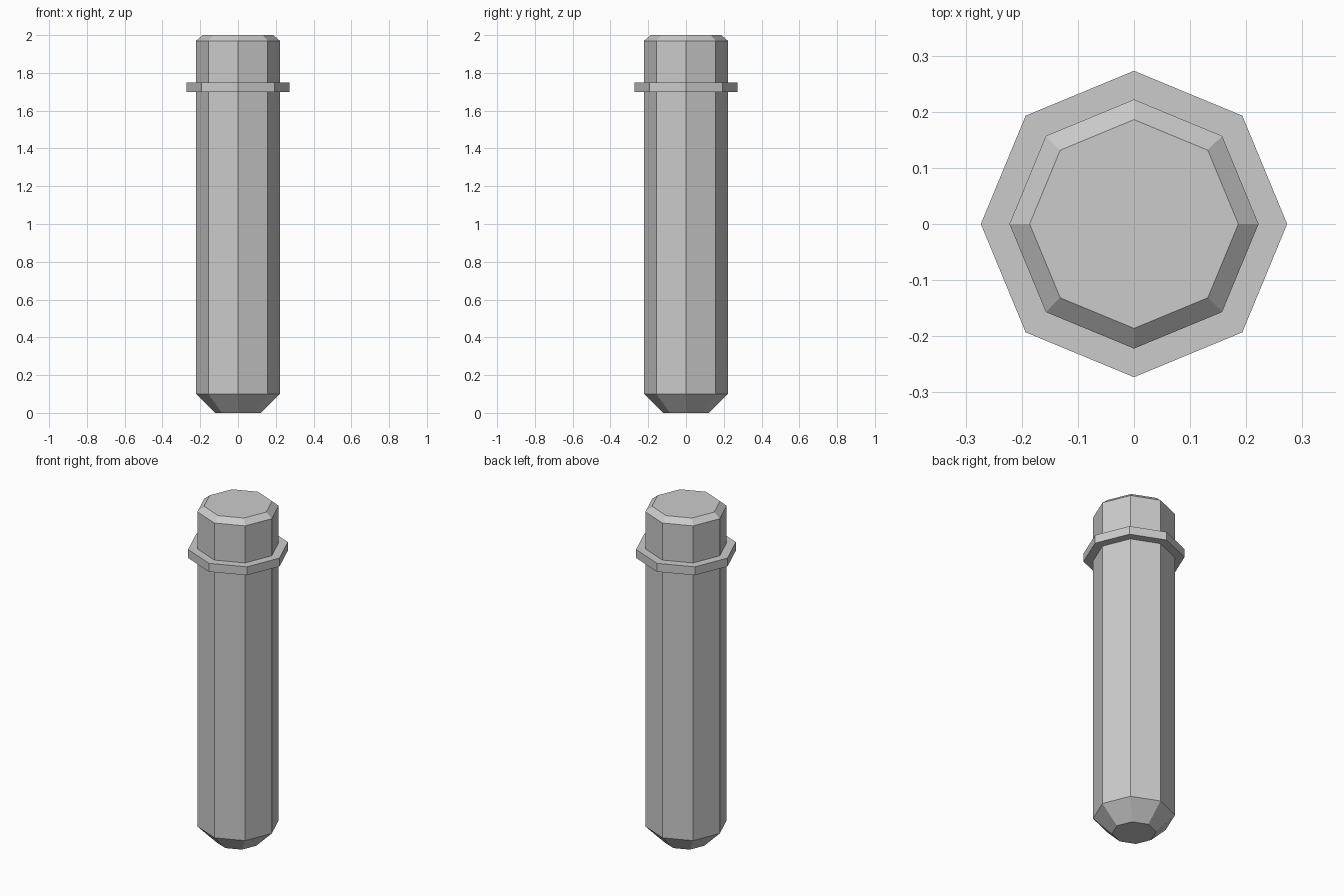
import bpy, bmesh
from math import cos, sin, pi

if "Cube" in bpy.data.objects:
    bpy.data.objects.remove(bpy.data.objects["Cube"])

SIDES = 8


def octagonal_part(name, profile):
    """Closed eight-sided solid from (radius, height) pairs, bottom to top."""
    bm = bmesh.new()
    rings = [[bm.verts.new((r * cos(2 * pi * i / SIDES), r * sin(2 * pi * i / SIDES), z))
              for i in range(SIDES)] for r, z in profile]
    for low, high in zip(rings, rings[1:]):
        for i in range(SIDES):
            j = (i + 1) % SIDES
            bm.faces.new((low[i], low[j], high[j], high[i]))
    bm.faces.new(rings[0][::-1])
    bm.faces.new(rings[-1])
    mesh = bpy.data.meshes.new(name)
    bm.to_mesh(mesh)
    bm.free()
    obj = bpy.data.objects.new(name, mesh)
    bpy.context.collection.objects.link(obj)
    return obj


# Post with a tapered foot and a chamfered top
octagonal_part("post", [(0.12, 0), (0.222, 0.1), (0.222, 1.97), (0.186, 2.0)])

# Collar band near the top
octagonal_part("collar", [(0.273, 1.70), (0.273, 1.75)])
